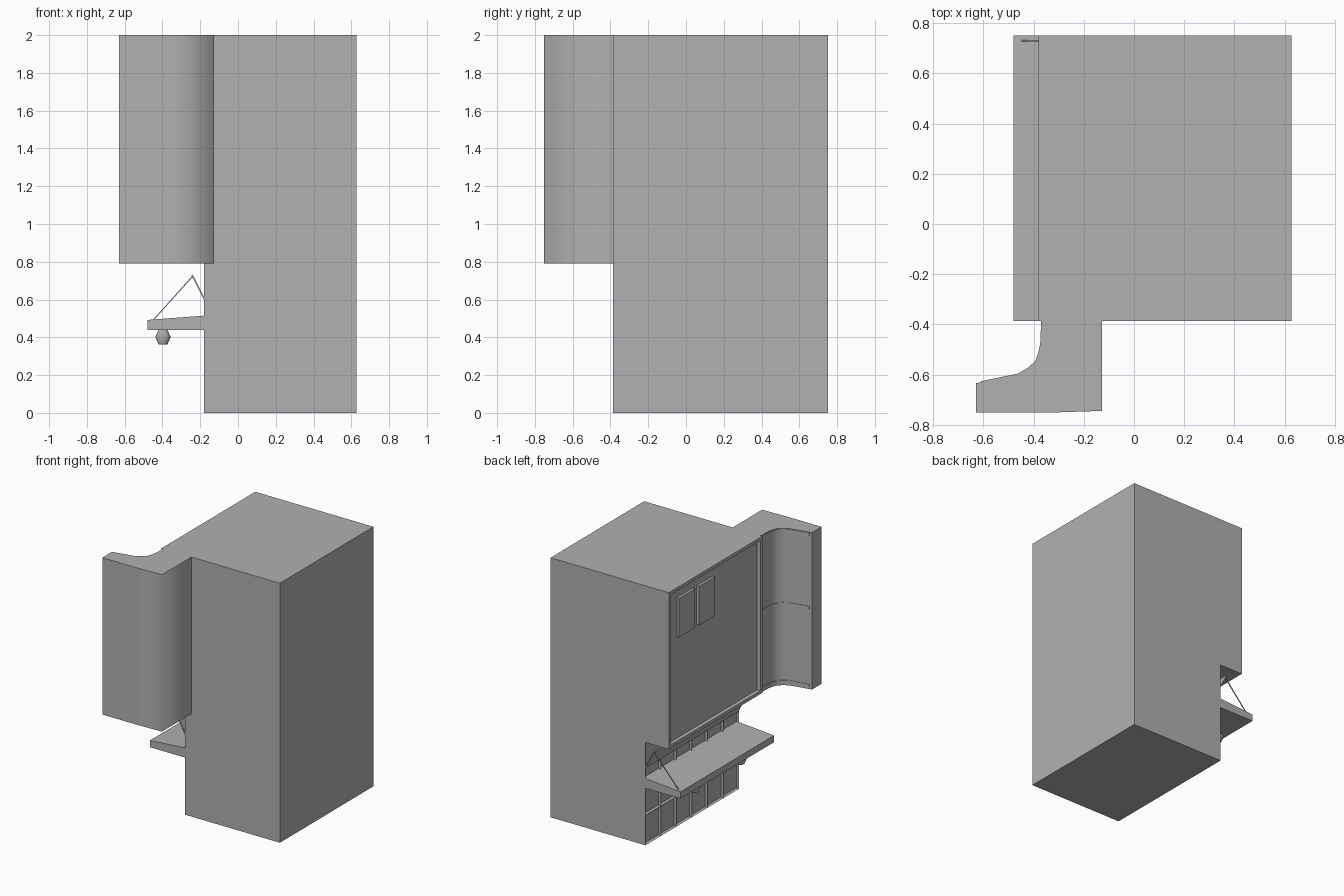
import bpy, bmesh
from mathutils import Vector

if "Cube" in bpy.data.objects:
    bpy.data.objects.remove(bpy.data.objects["Cube"])

# dark grey used on every part
grey = bpy.data.materials.new("dark_grey")
grey.diffuse_color = (0.44, 0.44, 0.44, 1)
grey.use_nodes = True
grey.node_tree.nodes["Principled BSDF"].inputs["Base Color"].default_value = grey.diffuse_color


def finish(bm, name, smooth=None):
    bmesh.ops.recalc_face_normals(bm, faces=bm.faces)
    me = bpy.data.meshes.new(name)
    bm.to_mesh(me)
    bm.free()
    me.materials.append(grey)
    ob = bpy.data.objects.new(name, me)
    bpy.context.collection.objects.link(ob)
    if smooth:
        bpy.ops.object.select_all(action='DESELECT')
        ob.select_set(True)
        bpy.context.view_layer.objects.active = ob
        bpy.ops.object.shade_smooth_by_angle(angle=smooth)
    return ob


def prism(points, lo, hi, axis):
    """Extrude an xz profile along y, or an xy profile along z."""
    bm = bmesh.new()
    if axis == 'y':
        vs = [bm.verts.new((a, lo, b)) for a, b in points]
        step = Vector((0, hi - lo, 0))
    else:
        vs = [bm.verts.new((a, b, lo)) for a, b in points]
        step = Vector((0, 0, hi - lo))
    f = bm.faces.new(vs)
    ext = bmesh.ops.extrude_face_region(bm, geom=[f], use_keep_orig=True)
    moved = [g for g in ext['geom'] if isinstance(g, bmesh.types.BMVert)]
    bmesh.ops.translate(bm, verts=moved, vec=step)
    bmesh.ops.recalc_face_normals(bm, faces=bm.faces)
    return bm


Y0, Y1 = -0.387, 0.752

# cabinet body with overhanging upper half
bm = prism([(0.628, 0), (0.628, 2), (-0.38, 2), (-0.38, 0.793), (-0.18, 0.793), (-0.18, 0)], Y0, Y1, 'y')


def left_faces(x):
    return [f for f in bm.faces if f.normal.x < -0.9 and abs(f.calc_center_median().x - x) < 0.005]


# recessed upper board
bmesh.ops.inset_region(bm, faces=left_faces(-0.38), thickness=0.035, depth=0)
board = min(left_faces(-0.38), key=lambda f: abs(f.calc_center_median().y - 0.18)
            + abs(f.calc_center_median().z - 1.4))
rec = bmesh.ops.extrude_face_region(bm, geom=[board])
bmesh.ops.translate(bm, vec=(0.03, 0, 0),
                    verts=[g for g in rec['geom'] if isinstance(g, bmesh.types.BMVert)])
if board.is_valid:
    bm.faces.remove(board)

# grid of recessed cells on the lower wall
cuts = [((0, Y0 + (Y1 - Y0) * i / 6, 0), (0, 1, 0)) for i in range(1, 6)]
cuts += [((0, 0, z), (0, 0, 1)) for z in (0.23, 0.44, 0.51)]
for co, no in cuts:
    fs = left_faces(-0.18)
    geom = list({e for f in fs for e in list(f.verts) + list(f.edges)}) + fs
    bmesh.ops.bisect_plane(bm, geom=geom, plane_co=co, plane_no=no)
    bm.normal_update()
cells = [f for f in left_faces(-0.18) if not 0.44 < f.calc_center_median().z < 0.51]
bmesh.ops.inset_individual(bm, faces=cells, thickness=0.013, depth=-0.015)
finish(bm, "cabinet_body")

# two small plates on the board
for i, y in enumerate((0.417, 0.174)):
    bm = prism([(-0.345, 1.6), (-0.37, 1.6), (-0.37, 1.9), (-0.345, 1.9)], y, y + 0.195, 'y')
    finish(bm, f"board_plate_{i + 1}")

# curved side wing: soft front corner, sharp caps and end face
curve = [(-0.63, -0.635), (-0.46, -0.6), (-0.42, -0.576), (-0.39, -0.548), (-0.378, -0.515),
         (-0.37, -0.48), (-0.366, -0.387)]
back = [(-0.127, -0.387), (-0.127, -0.745), (-0.34, -0.752), (-0.63, -0.752)]
bm = prism(curve + back, 0.791, 2, 'z')
for f in bm.faces:
    f.smooth = abs(f.normal.z) < 0.5
for e in bm.edges:
    corner = e.verts[0].co
    soft_corner = corner.x > -0.2 and corner.y < -0.7
    cap = any(abs(f.normal.z) > 0.5 for f in e.link_faces)
    e.smooth = not cap and (soft_corner or e.calc_face_angle(0) < 0.6)
finish(bm, "side_wing")

# thin trim strips along the wing curve
inner = [(-0.61, -0.631)] + curve[1:]
outer = [(-0.611, -0.627), (-0.461, -0.596), (-0.423, -0.573), (-0.393, -0.546),
         (-0.382, -0.514), (-0.374, -0.479), (-0.37, -0.387)]
for name, z in (("lower", 0.81), ("middle", 1.41), ("upper", 1.975)):
    finish(prism(inner + outer[::-1], z, z + 0.02, 'z'), f"{name}_wing_trim", 0.6)

# shelf and slanted flap above it
finish(prism([(-0.178, 0.44), (-0.48, 0.44), (-0.48, 0.492), (-0.178, 0.515)], Y0, Y1, 'y'), "shelf")
finish(prism([(-0.178, 0.594), (-0.246, 0.728), (-0.241, 0.734), (-0.178, 0.61)],
             Y0 + 0.005, Y1 - 0.005, 'y'), "slanted_flap")

# prop rod from the shelf to the flap
finish(prism([(-0.453, 0.49), (-0.447, 0.49), (-0.237, 0.722), (-0.243, 0.725)], 0.727, 0.733, 'y'), "prop_rod")

# faceted knobs under the shelf
for i, y in enumerate((-0.1, 0.46)):
    bm = bmesh.new()
    for r1, r2, z in ((0.025, 0.043, 0.382), (0.043, 0.025, 0.42)):
        c = bmesh.ops.create_cone(bm, cap_ends=False, segments=10, radius1=r1, radius2=r2, depth=0.038)
        bmesh.ops.translate(bm, verts=c['verts'], vec=(-0.397, y, z))
    bmesh.ops.remove_doubles(bm, verts=bm.verts, dist=0.002)
    bmesh.ops.holes_fill(bm, edges=[e for e in bm.edges if e.is_boundary], sides=0)
    finish(bm, f"knob_{i + 1}", 1.0)
